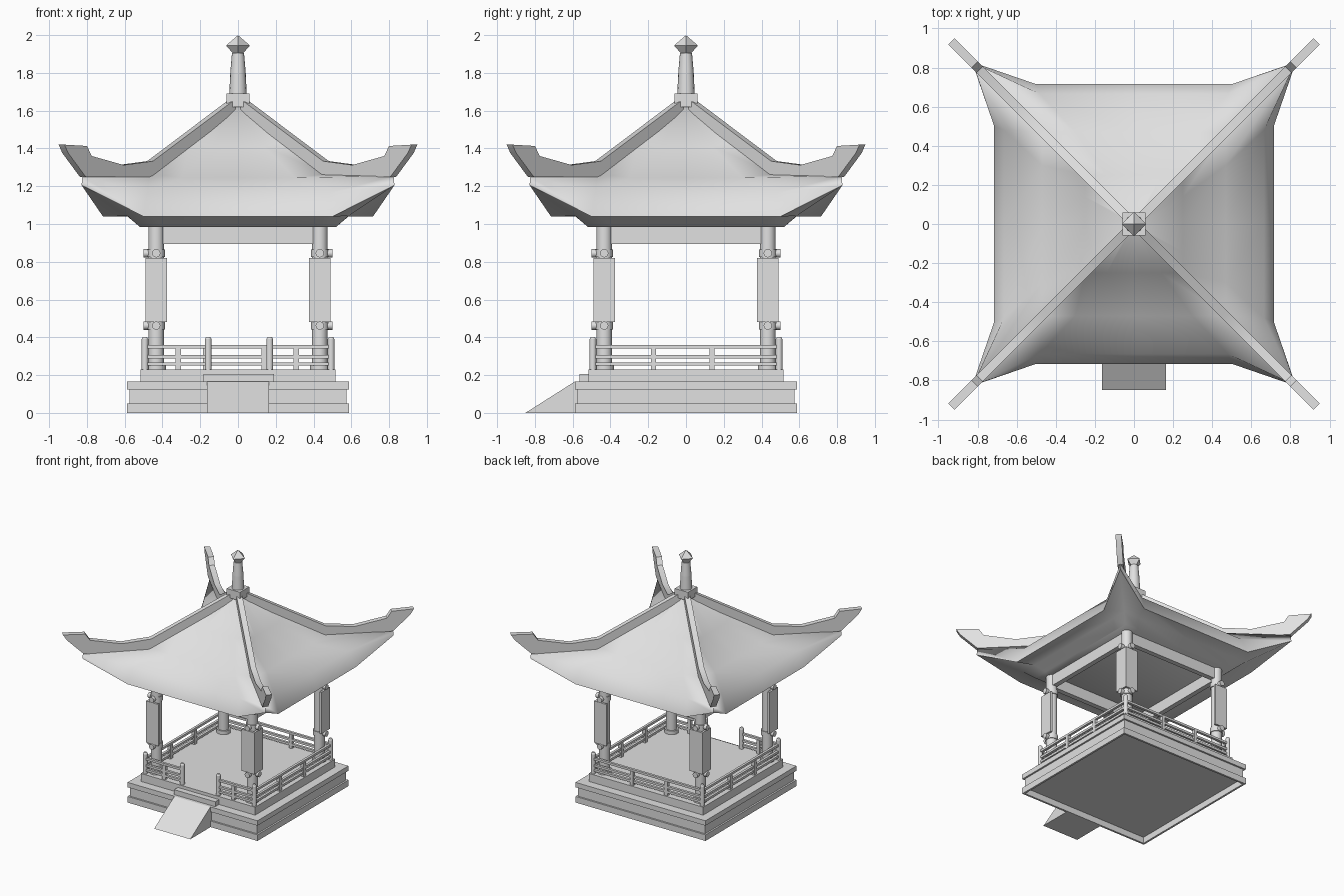
import bpy, bmesh, math
from mathutils import Matrix, Vector

if "Cube" in bpy.data.objects:
    bpy.data.objects.remove(bpy.data.objects["Cube"], do_unlink=True)

stone = bpy.data.materials.new("pale_grey")
stone.use_nodes = True
stone.diffuse_color = (0.75, 0.75, 0.75, 1)
stone.node_tree.nodes["Principled BSDF"].inputs["Base Color"].default_value = (0.75, 0.75, 0.75, 1)


def finish(name, bm, smooth=None):
    bmesh.ops.recalc_face_normals(bm, faces=bm.faces)
    mesh = bpy.data.meshes.new(name)
    bm.to_mesh(mesh)
    bm.free()
    mesh.materials.append(stone)
    ob = bpy.data.objects.new(name, mesh)
    bpy.context.collection.objects.link(ob)
    if smooth:
        bpy.ops.object.select_all(action='DESELECT')
        ob.select_set(True)
        bpy.context.view_layer.objects.active = ob
        bpy.ops.object.shade_smooth_by_angle(angle=math.radians(smooth))
    return ob


def add_box(bm, x0, x1, y0, y1, z0, z1):
    m = Matrix.Translation(((x0 + x1) / 2, (y0 + y1) / 2, (z0 + z1) / 2))
    bmesh.ops.create_cube(bm, size=1, matrix=m @ Matrix.Diagonal((x1 - x0, y1 - y0, z1 - z0, 1)))


def add_rod(bm, start, end, r0, r1=None, sides=16):
    a, b = Vector(start), Vector(end)
    rot = (b - a).to_track_quat('Z', 'Y').to_matrix().to_4x4()
    bmesh.ops.create_cone(bm, cap_ends=True, segments=sides, radius1=r0,
                          radius2=r0 if r1 is None else r1, depth=(b - a).length,
                          matrix=Matrix.Translation((a + b) / 2) @ rot)


def add_prism(bm, outline, width, turn):
    """Extrude an outline in the x-z plane across y, then turn it about z."""
    rot = Matrix.Rotation(turn, 4, 'Z')
    sides = [[bm.verts.new(rot @ Vector((x, y, z))) for x, z in outline]
             for y in (-width / 2, width / 2)]
    bm.faces.new(sides[0])
    bm.faces.new(sides[1])
    for i in range(len(outline)):
        j = (i + 1) % len(outline)
        bm.faces.new((sides[0][i], sides[0][j], sides[1][j], sides[1][i]))


CORNERS = [(sx, sy) for sx in (-1, 1) for sy in (-1, 1)]
FLOOR, COL = 0.23, 0.433

# Stepped plinth, raised on a hollow skirt
bm = bmesh.new()
for half, z0, z1 in ((0.574, 0.05, 0.125), (0.588, 0.125, 0.165), (0.517, 0.165, FLOOR)):
    add_box(bm, -half, half, -half, half, z0, z1)
finish("plinth", bm)
bm = bmesh.new()
for s in (-0.58, 0.58):
    add_box(bm, -0.588, 0.588, s - 0.008, s + 0.008, 0, 0.05)
    add_box(bm, s - 0.008, s + 0.008, -0.572, 0.572, 0, 0.05)
finish("plinth_skirt", bm)

# Entrance ramp and threshold
bm = bmesh.new()
add_prism(bm, [(0.85, 0), (0.59, 0.165), (0.575, 0.165), (0.575, 0)], 0.326, -math.pi / 2)
finish("ramp", bm)
bm = bmesh.new()
add_box(bm, -0.182, 0.19, -0.565, -0.5, 0.16, 0.205)
finish("threshold", bm)

# Columns with footings, collars, knobs and hanging boards
cols, boards, knobs = bmesh.new(), bmesh.new(), bmesh.new()
for sx, sy in CORNERS:
    x, y = sx * COL, sy * COL
    add_rod(cols, (x, y, FLOOR), (x, y, 1.0), 0.041, sides=24)
    add_rod(cols, (x, y, FLOOR), (x, y, FLOOR + 0.03), 0.052, sides=24)
    add_box(boards, x - 0.056, x + 0.056, sy * 0.482 - 0.008, sy * 0.482 + 0.008, 0.48, 0.82)
    add_box(boards, sx * 0.482 - 0.008, sx * 0.482 + 0.008, y - 0.056, y + 0.056, 0.48, 0.82)
    for z in (0.462, 0.845):
        add_rod(cols, (x, y, z - 0.02), (x, y, z + 0.02), 0.047, sides=24)
        add_rod(knobs, (x, y, z), (sx * 0.501, y, z), 0.022)
        add_rod(knobs, (x, y, z), (x, sy * 0.501, z), 0.022)
finish("columns", cols, 40)
finish("hanging_boards", boards)
finish("bracket_knobs", knobs, 40)

# Beams joining the column heads
bm = bmesh.new()
for s in (-COL, COL):
    add_box(bm, -COL, COL, s - 0.02, s + 0.02, 0.895, 0.99)
    add_box(bm, s - 0.02, s + 0.02, -COL, COL, 0.895, 0.99)
finish("beams", bm)

# Railing: round posts, three rails and short balusters, open at the front
RAIL, GATE = 0.493, (-0.158, 0.168)
posts, rails = bmesh.new(), bmesh.new()
for x, y in [(sx * RAIL, sy * RAIL) for sx, sy in CORNERS] + [(g, -RAIL) for g in GATE]:
    add_rod(posts, (x, y, FLOOR), (x, y, 0.39), 0.018)
    add_rod(posts, (x, y, 0.39), (x, y, 0.402), 0.018, 0.011)
for z0, z1 in ((0.25, 0.268), (0.288, 0.306), (0.342, 0.36)):
    for s in (-1, 1):
        add_box(rails, s * RAIL - 0.01, s * RAIL + 0.01, -RAIL, RAIL, z0, z1)
    for x0, x1 in ((-RAIL, GATE[0]), (GATE[1], RAIL)):
        add_box(rails, x0, x1, -RAIL - 0.01, -RAIL + 0.01, z0, z1)
    add_box(rails, -RAIL, RAIL, RAIL - 0.01, RAIL + 0.01, z0, z1)
spots = [(-0.317, -RAIL), (0.308, -RAIL)]
for t in (-0.172, 0.138):
    spots += [(t, RAIL), (-RAIL, t), (RAIL, t)]
for x, y in spots:
    add_box(rails, x - 0.014, x + 0.014, y - 0.014, y + 0.014, FLOOR, 0.345)
finish("railing_posts", posts, 40)
finish("railing_rails", rails)

# Sweeping roof: rings of (corner reach, corner z, side reach, side z, side half length)
RINGS = [(0.03, 1.62, 0.03, 1.62, 0.015),
         (0.25, 1.435, 0.25, 1.41, 0.14),
         (0.47, 1.265, 0.47, 1.245, 0.3),
         (0.825, 1.255, 0.665, 1.165, 0.48),
         (0.828, 1.205, 0.715, 1.04, 0.5),
         (0.585, 1.042, 0.585, 1.04, 0.45),
         (0.52, 0.985, 0.52, 0.985, 0.4)]
bm = bmesh.new()
loops = []
for c, cz, d, dz, e in RINGS:
    loop = []
    for k in range(4):
        rot = Matrix.Rotation(k * math.pi / 2, 4, 'Z')
        pts = [(-c, -c, cz), (-e, -d, dz), (0, -d, dz), (e, -d, dz)]
        loop += [bm.verts.new(rot @ Vector(p)) for p in pts]
    loops.append(loop)
for a, b in zip(loops, loops[1:]):
    for i in range(len(a)):
        j = (i + 1) % len(a)
        bm.faces.new((a[i], a[j], b[j], b[i]))
bm.faces.new(loops[0])
bm.faces.new(loops[-1])
finish("roof", bm, 66)

# Hip ridges with upturned tips
RIDGE = [(0.03, 1.66), (0.465, 1.333), (0.62, 1.312), (0.79, 1.36), (0.815, 1.413), (0.934, 1.42),
         (0.915, 1.376), (0.822, 1.25), (0.475, 1.25), (0.03, 1.59)]
bm = bmesh.new()
for k in range(4):
    add_prism(bm, [(d * math.sqrt(2), z) for d, z in RIDGE], 0.044, math.pi / 4 + k * math.pi / 2)
finish("hip_ridges", bm, 40)

# Finial: square block, tapered post and pointed jewel
bm = bmesh.new()
add_box(bm, -0.06, 0.06, -0.06, 0.06, 1.62, 1.69)
finish("finial_block", bm)
bm = bmesh.new()
add_rod(bm, (0, 0, 1.69), (0, 0, 1.8), 0.046, 0.041)
add_rod(bm, (0, 0, 1.8), (0, 0, 1.905), 0.041, 0.032)
finish("finial_post", bm, 40)
bm = bmesh.new()
add_rod(bm, (0, 0, 1.895), (0, 0, 1.945), 0.02, 0.063, 4)
add_rod(bm, (0, 0, 1.945), (0, 0, 2.0), 0.063, 0, 4)
finish("finial_jewel", bm)
